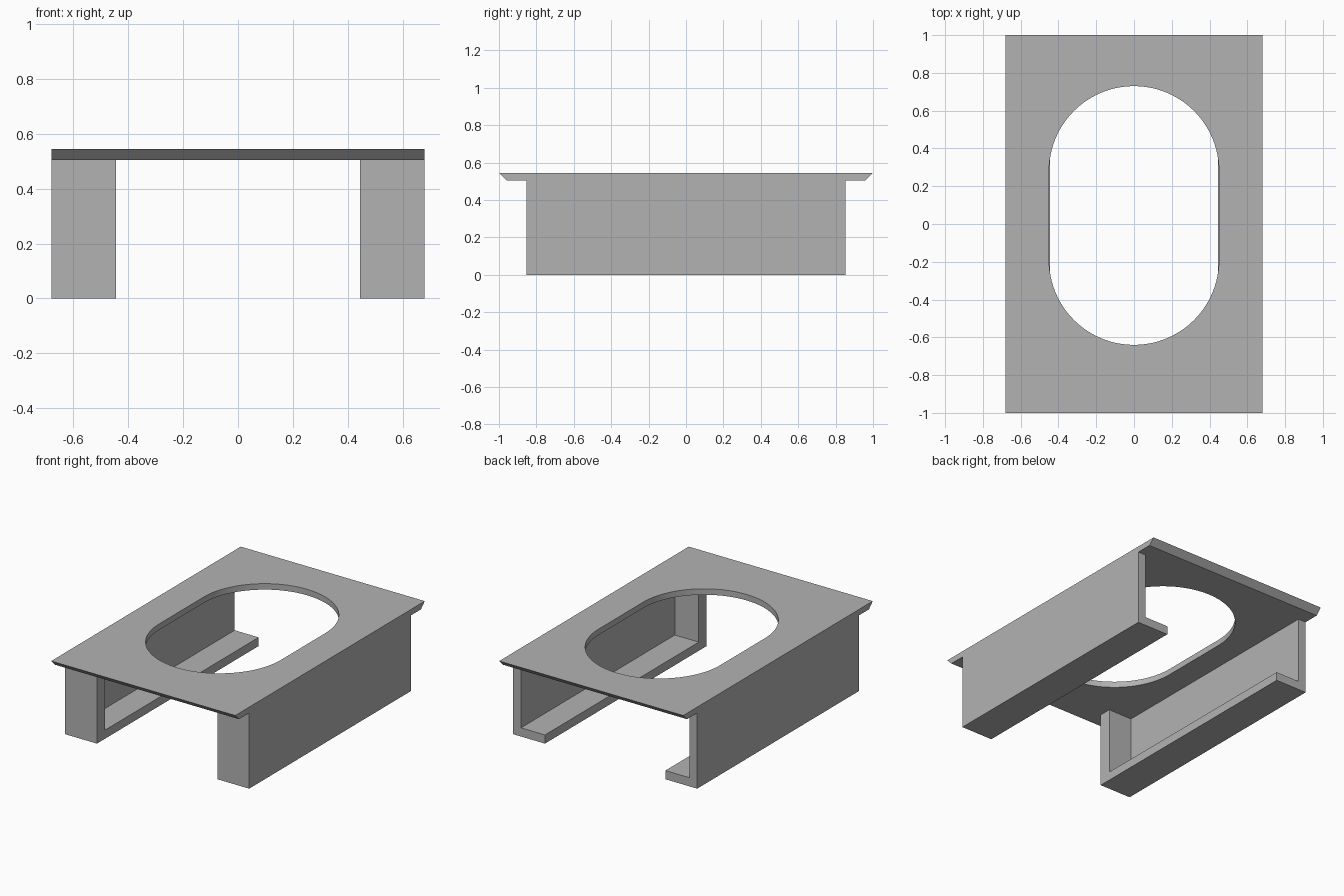
import bpy
import bmesh
import math

if "Cube" in bpy.data.objects:
    bpy.data.objects.remove(bpy.data.objects["Cube"], do_unlink=True)

grey = bpy.data.materials.new("plain grey")
grey.use_nodes = True
colour = (0.45, 0.45, 0.45, 1)
grey.diffuse_color = colour
grey.node_tree.nodes["Principled BSDF"].inputs["Base Color"].default_value = colour

HALF_WIDTH, HALF_LENGTH = 0.68, 1.0
UNDERSIDE, TOP = 0.505, 0.545
RAIL_IN, RAIL_END = 0.445, 0.853
WALL, END_WALL = 0.058, 0.083


def prism(name, outline, offset):
    """Extrude a closed 3D outline along an offset vector."""
    bm = bmesh.new()
    face = bm.faces.new([bm.verts.new(p) for p in outline])
    result = bmesh.ops.extrude_face_region(bm, geom=[face])
    moved = [v for v in result["geom"] if isinstance(v, bmesh.types.BMVert)]
    bmesh.ops.translate(bm, verts=moved, vec=offset)
    bmesh.ops.recalc_face_normals(bm, faces=bm.faces)
    mesh = bpy.data.meshes.new(name)
    bm.to_mesh(mesh)
    bm.free()
    mesh.materials.append(grey)
    obj = bpy.data.objects.new(name, mesh)
    bpy.context.scene.collection.objects.link(obj)
    return obj


def box(name, x0, x1, y0, y1, z0, z1):
    outline = [(x0, y0, z0), (x1, y0, z0), (x1, y1, z0), (x0, y1, z0)]
    return prism(name, outline, (0, 0, z1 - z0))


def cut(target, cutter):
    mod = target.modifiers.new("cut", "BOOLEAN")
    mod.operation = "DIFFERENCE"
    mod.solver = "EXACT"
    mod.object = cutter
    cutter.hide_render = True
    cutter.hide_viewport = True
    cutter.display_type = "WIRE"


# Top plate with slanted front and back edges
low = HALF_LENGTH - (TOP - UNDERSIDE)
section = [(-low, UNDERSIDE), (low, UNDERSIDE), (HALF_LENGTH, TOP), (-HALF_LENGTH, TOP)]
plate = prism("top_plate", [(-HALF_WIDTH, y, z) for y, z in section], (2 * HALF_WIDTH, 0, 0))

# Rounded slot through the plate
RADIUS, SEGMENTS = 0.45, 48
slot = []
for centre, start in ((0.28, 0), (-0.19, math.pi)):
    for i in range(SEGMENTS + 1):
        a = start + math.pi * i / SEGMENTS
        slot.append((RADIUS * math.cos(a), centre + RADIUS * math.sin(a), 0.4))
cut(plate, prism("slot_cutter", slot, (0, 0, 0.3)))

# Side rails: outer wall, bottom flange and closed front end
rails = box("side_rails", RAIL_IN, HALF_WIDTH, -RAIL_END, RAIL_END, 0, UNDERSIDE)
pocket = box("rail_pocket_cutter", 0.3, HALF_WIDTH - WALL, END_WALL - RAIL_END, 1.0, WALL, 0.6)
cut(rails, pocket)
rails.modifiers.new("mirror", "MIRROR").use_mirror_merge = False

# Rounded slot wall shades smoothly, all other edges stay sharp
bpy.context.view_layer.update()
for obj in (plate, rails):
    bpy.ops.object.select_all(action="DESELECT")
    obj.select_set(True)
    bpy.context.view_layer.objects.active = obj
    for mod in list(obj.modifiers):
        bpy.ops.object.modifier_apply(modifier=mod.name)
    bpy.ops.object.shade_smooth_by_angle(angle=math.radians(30))
for name in ("slot_cutter", "rail_pocket_cutter"):
    bpy.data.objects.remove(bpy.data.objects[name], do_unlink=True)
